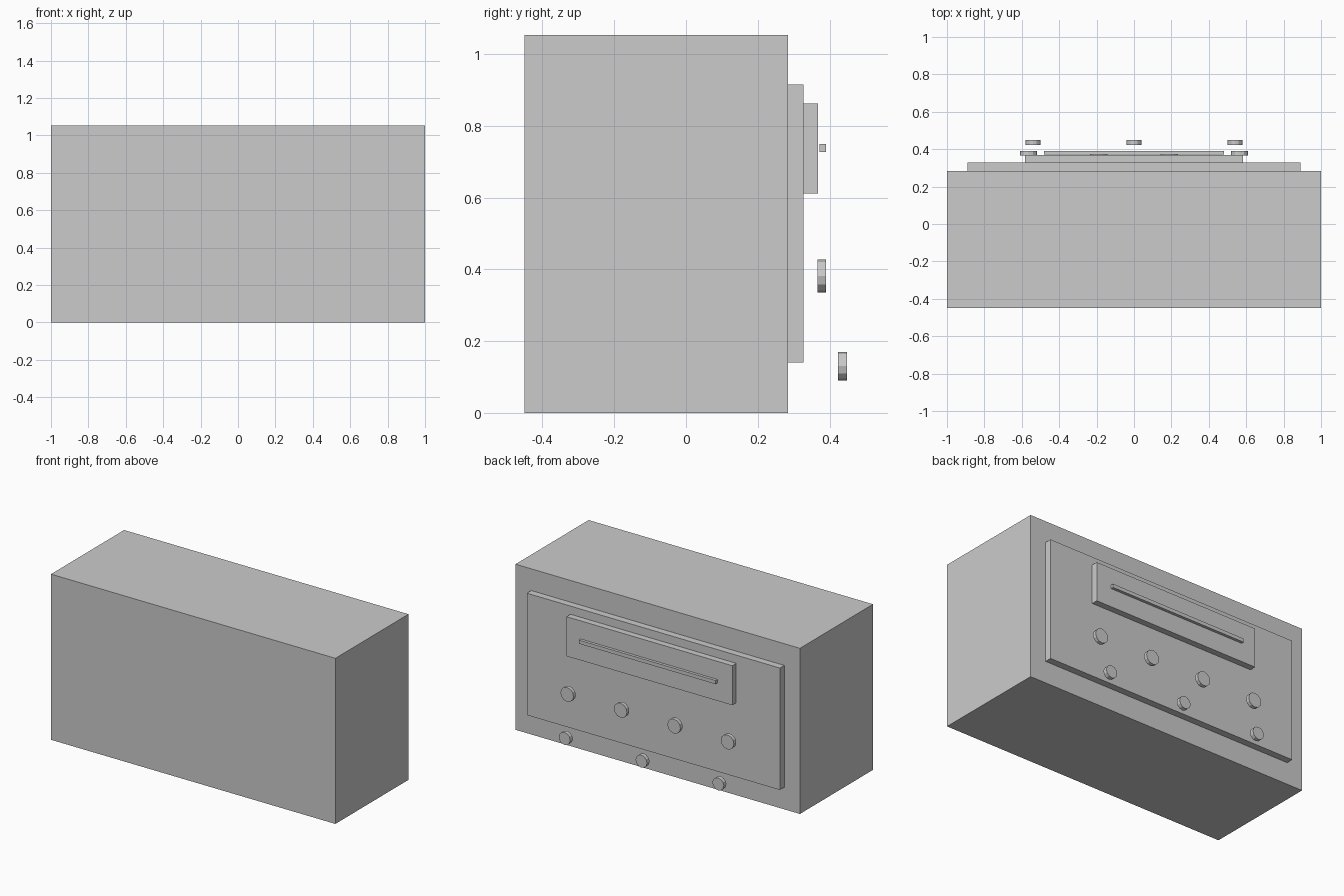
import bpy
from math import radians

cube = bpy.data.objects.get("Cube")
if cube:
    bpy.data.objects.remove(cube, do_unlink=True)

grey = bpy.data.materials.new("plain grey")
grey.use_nodes = True
colour = (0.6, 0.6, 0.6, 1)
grey.diffuse_color = colour
grey.node_tree.nodes["Principled BSDF"].inputs["Base Color"].default_value = colour


def box(name, half_x, y0, y1, z0, z1):
    bpy.ops.mesh.primitive_cube_add(size=1, location=(0, (y0 + y1) / 2, (z0 + z1) / 2))
    ob = bpy.context.object
    ob.name = name
    ob.scale = (2 * half_x, y1 - y0, z1 - z0)
    bpy.ops.object.transform_apply(location=False, rotation=False)
    ob.data.materials.append(grey)


def knob(name, x, z, radius, y0, y1):
    bpy.ops.mesh.primitive_cylinder_add(vertices=12, radius=radius, depth=y1 - y0,
                                        location=(x, (y0 + y1) / 2, z),
                                        rotation=(radians(90), 0, 0))
    ob = bpy.context.object
    ob.name = name
    ob.data.materials.append(grey)


# Cabinet with stepped panels on the back
box("cabinet", 1.0, -0.45, 0.284, 0.0, 1.053)
box("control_panel", 0.89, 0.284, 0.328, 0.14, 0.915)
box("display_panel", 0.583, 0.328, 0.368, 0.612, 0.863)
box("slot_bar", 0.481, 0.372, 0.39, 0.727, 0.75)

# Upper row of four dials
for i in range(4):
    knob(f"dial_{i + 1}", -0.564 + 0.376 * i, 0.381, 0.046, 0.367, 0.39)

# Lower row of three buttons, floating clear of the panel
for i in range(3):
    knob(f"button_{i + 1}", -0.54 + 0.54 * i, 0.13, 0.04, 0.423, 0.449)
